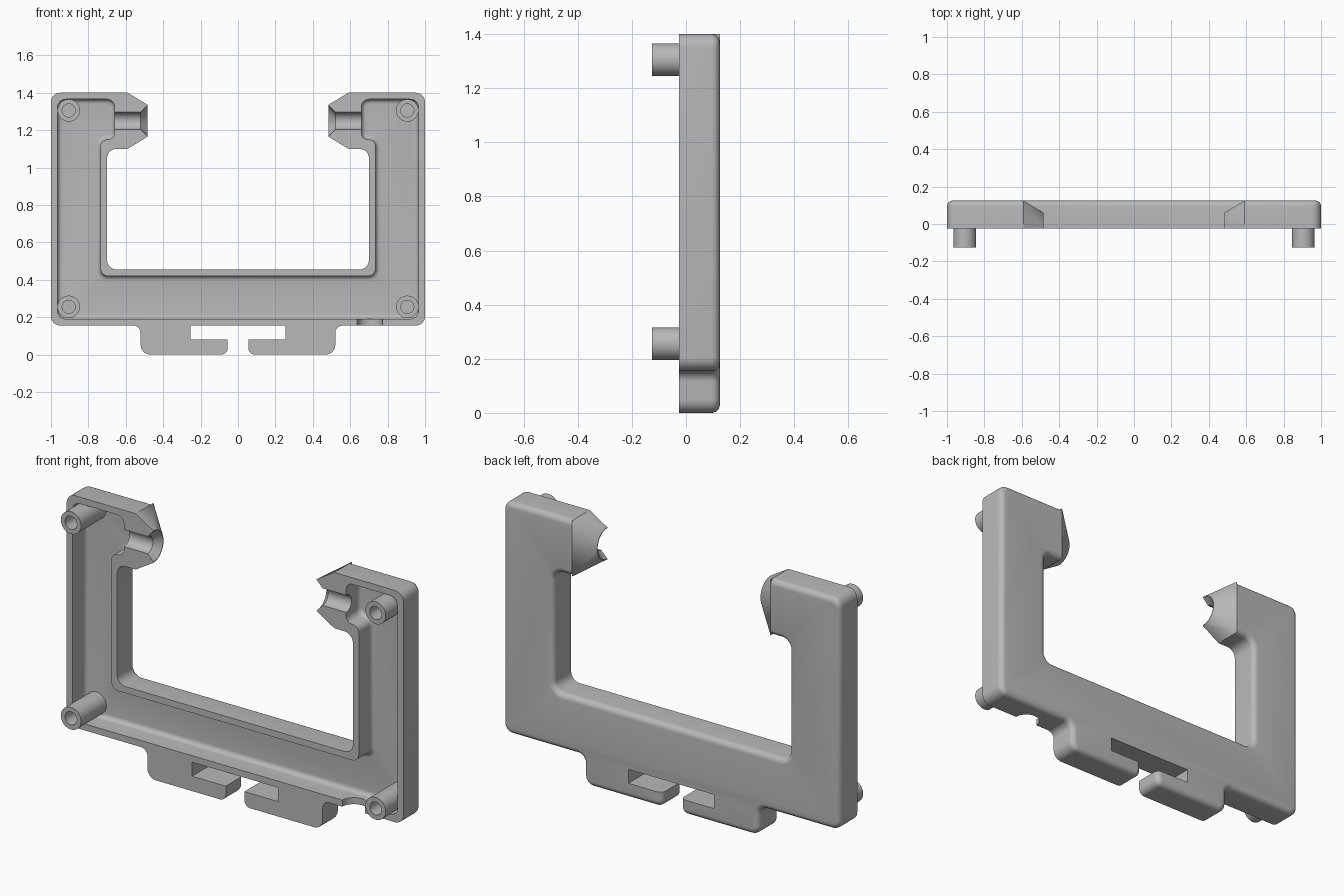
import bpy, bmesh, math
from mathutils import Vector, Matrix

if "Cube" in bpy.data.objects:
    bpy.data.objects.remove(bpy.data.objects["Cube"])

FRONT, BACK, FLOOR = -0.025, 0.125, 0.09

grey = bpy.data.materials.new("plain grey")
grey.use_nodes = True
grey.diffuse_color = (0.48, 0.48, 0.48, 1)
grey.node_tree.nodes["Principled BSDF"].inputs["Base Color"].default_value = (0.48, 0.48, 0.48, 1)


def finish(name, bm):
    bmesh.ops.recalc_face_normals(bm, faces=bm.faces[:])
    mesh = bpy.data.meshes.new(name)
    bm.to_mesh(mesh)
    bm.free()
    mesh.materials.append(grey)
    obj = bpy.data.objects.new(name, mesh)
    bpy.context.collection.objects.link(obj)
    return obj


def rounded(points, steps=7):
    """Round the right-angled corners of an (x, z, radius) outline."""
    out = []
    for i, (x, z, r) in enumerate(points):
        p = Vector((x, z))
        if not r:
            out.append(p)
            continue
        a = (Vector(points[i - 1][:2]) - p).normalized()
        b = (Vector(points[(i + 1) % len(points)][:2]) - p).normalized()
        for k in range(steps + 1):
            t = math.pi / 2 * k / steps
            out.append(p + (a + b - b * math.cos(t) - a * math.sin(t)) * r)
    return out


def slab(name, points, y0, y1, bevel, sharp=lambda u, v: False):
    """Extrude an outline along y and round its back edges."""
    bm = bmesh.new()
    face = bm.faces.new([bm.verts.new((p.x, y0, p.y)) for p in rounded(points)])
    ext = bmesh.ops.extrude_face_region(bm, geom=[face])["geom"]
    bmesh.ops.translate(bm, vec=(0, y1 - y0, 0),
                        verts=[g for g in ext if isinstance(g, bmesh.types.BMVert)])
    if face.is_valid and len(bm.faces) < len(face.verts) + 2:
        bm.faces.new([v for v in bm.verts if abs(v.co.y - y0) < 1e-6])
    bmesh.ops.recalc_face_normals(bm, faces=bm.faces[:])
    edges = [e for e in bm.edges
             if all(abs(v.co.y - y1) < 1e-5 for v in e.verts)
             and not sharp(e.verts[0].co, e.verts[1].co)]
    bmesh.ops.bevel(bm, geom=edges, offset=bevel, segments=6, profile=0.5, affect='EDGES')
    return finish(name, bm)


def lathe(name, profile, origin, axis):
    """Turn a closed (distance, radius) profile about an axis."""
    bm = bmesh.new()
    verts = [bm.verts.new((r, 0, d)) for d, r in profile]
    edges = [bm.edges.new((verts[i - 1], verts[i])) for i in range(len(verts))
             if profile[i - 1][1] + profile[i][1] > 0]
    bmesh.ops.spin(bm, geom=verts + edges, cent=(0, 0, 0), axis=(0, 0, 1),
                   angle=math.tau, steps=40)
    bmesh.ops.remove_doubles(bm, verts=bm.verts[:], dist=1e-5)
    turn = Vector((0, 0, 1)).rotation_difference(Vector(axis)).to_matrix().to_4x4()
    bm.transform(Matrix.Translation(origin) @ turn)
    return finish(name, bm)


def cut(obj, cutter):
    mod = obj.modifiers.new("cut", 'BOOLEAN')
    mod.operation = 'DIFFERENCE'
    mod.solver = 'EXACT'
    mod.object = cutter
    bpy.context.view_layer.objects.active = obj
    bpy.ops.object.modifier_apply(modifier=mod.name)


def mirrored(half):
    return half + [(-x, z, r) for x, z, r in reversed(half)]


# Frame with arms and the two clip hooks below
frame_outline = mirrored([
    (0.70, 0.455, 0.05), (0.70, 1.10, 0.05), (0.59, 1.10, 0), (0.59, 1.40, 0),
    (1.00, 1.40, 0.05), (1.00, 0.155, 0.05), (0.52, 0.155, 0.04), (0.52, 0, 0.05),
    (0.055, 0, 0.035), (0.055, 0.08, 0), (0.255, 0.08, 0), (0.255, 0.155, 0)])


def frame_sharp(u, v):
    arm_end = all(abs(p.x) < 0.595 and p.z > 1 for p in (u, v))
    slot = all(abs(p.x) < 0.26 and 0.075 < p.z < 0.16 for p in (u, v))
    return arm_end or slot


frame = slab("frame", frame_outline, FRONT, BACK, 0.03, frame_sharp)

# Hollow in the front of the frame
pocket_outline = mirrored([
    (0.735, 0.42, 0.04), (0.735, 1.15, 0.036), (0.66, 1.15, 0.036),
    (0.66, 1.365, 0.04), (0.965, 1.365, 0.045), (0.965, 0.19, 0.045)])
pocket = slab("pocket_cutter", pocket_outline, FRONT - 0.1, FLOOR, 0.025)
cut(frame, pocket)

# Cable notch in the bottom wall
notch = lathe("notch_cutter", [(0, 0), (0, 0.068), (0.12, 0.068), (0.12, 0)],
              (0.705, FRONT, 0.1), (0, 0, 1))
cut(frame, notch)

parts, cutters = [frame], [pocket, notch]

for side, word in ((1, "left"), (-1, "right")):
    # Tapered arm tip, from a rectangle to a half circle
    bm = bmesh.new()
    for y in (FRONT, BACK):
        for z in (1.10, 1.40):
            bm.verts.new((side * 0.59, y, z))
    for k in range(17):
        t = math.pi * k / 16
        bm.verts.new((side * 0.485, FRONT + 0.086 * math.sin(t), 1.25 + 0.086 * math.cos(t)))
    bmesh.ops.convex_hull(bm, input=bm.verts[:])
    tip = finish(word + "_arm_tip", bm)

    # Flared channel through the tip
    bore = lathe(word + "_bore_cutter",
                 [(0.47, 0), (0.47, 0.098), (0.52, 0.046), (0.70, 0.046), (0.70, 0)],
                 (0, FRONT, 1.25), (side, 0, 0))
    cut(tip, bore)
    cut(frame, bore)
    cutters.append(bore)
    parts.append(tip)

    # Hollow mounting posts
    for z, level in ((1.305, "upper"), (0.255, "lower")):
        parts.append(lathe(f"{word}_{level}_post",
                           [(-0.125, 0.035), (-0.125, 0.06), (FLOOR + 0.01, 0.06),
                            (FLOOR + 0.01, 0), (0.05, 0), (0.05, 0.035)],
                           (side * 0.905, 0, z), (0, 1, 0)))

for c in cutters:
    bpy.data.objects.remove(c)

# Smooth the rounded edges only
bpy.ops.object.select_all(action='DESELECT')
for p in parts:
    p.select_set(True)
bpy.context.view_layer.objects.active = frame
bpy.ops.object.shade_smooth_by_angle(angle=math.radians(30))
